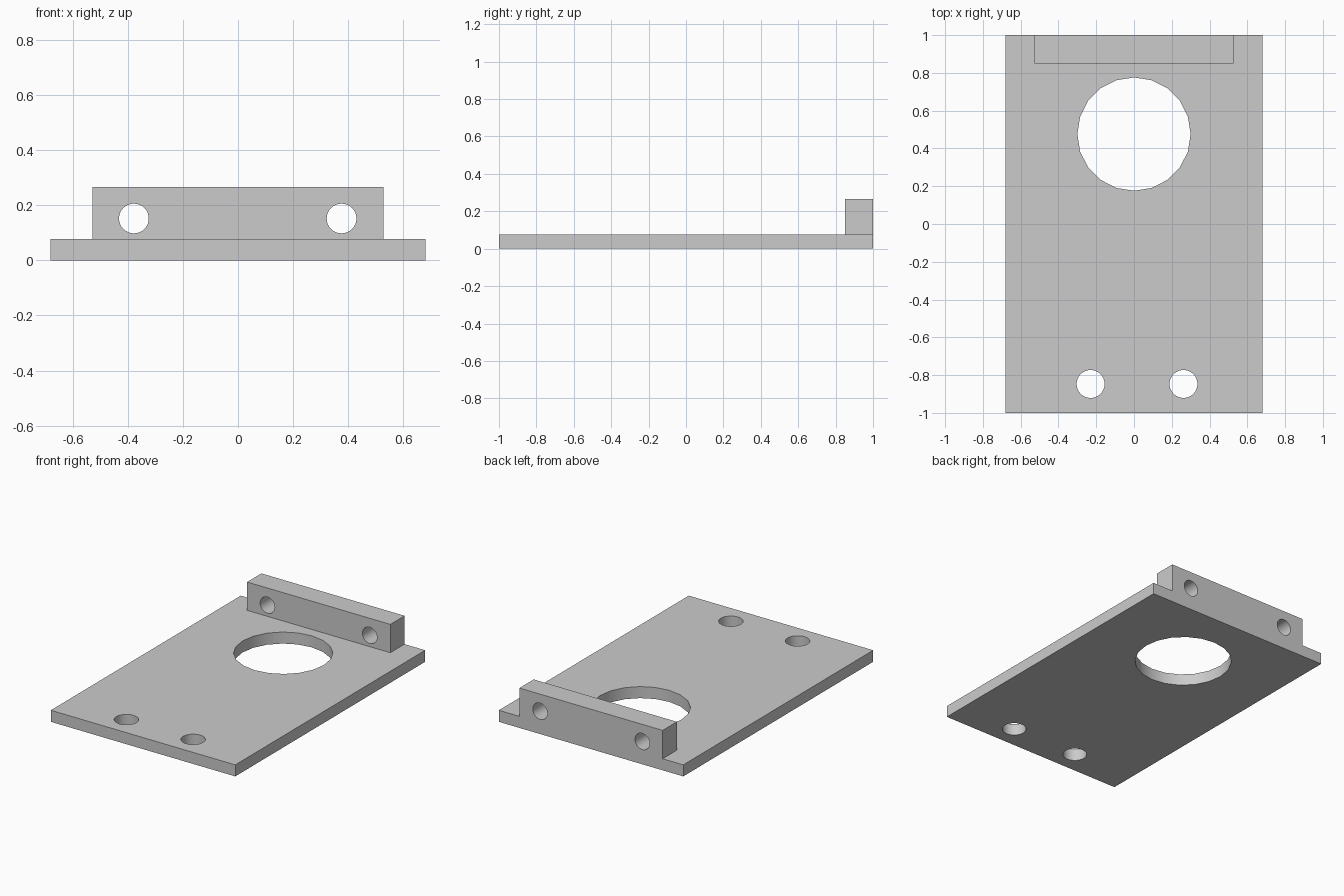
import bpy
import math

cube = bpy.data.objects.get("Cube")
if cube:
    bpy.data.objects.remove(cube, do_unlink=True)

grey = bpy.data.materials.new("plain_grey")
grey.use_nodes = True
grey.diffuse_color = (0.6, 0.6, 0.6, 1)
grey.node_tree.nodes["Principled BSDF"].inputs["Base Color"].default_value = (0.6, 0.6, 0.6, 1)


def box(name, low, high):
    """Box between two opposite corners."""
    centre = [(a + b) / 2 for a, b in zip(low, high)]
    bpy.ops.mesh.primitive_cube_add(size=1, location=centre)
    obj = bpy.context.object
    obj.name = name
    obj.scale = [b - a for a, b in zip(low, high)]
    bpy.ops.object.transform_apply(location=False, rotation=False, scale=True)
    obj.data.materials.append(grey)
    return obj


def drill(obj, centre, radius, sides, tilt=0):
    """Cut a round through-hole, then remove the cutter."""
    bpy.ops.mesh.primitive_cylinder_add(vertices=sides, radius=radius, depth=0.5,
                                        location=centre, rotation=(tilt, 0, 0))
    cutter = bpy.context.object
    cutter.hide_render = True
    cutter.data.materials.append(grey)
    cut = obj.modifiers.new("hole", 'BOOLEAN')
    cut.operation = 'DIFFERENCE'
    cut.solver = 'EXACT'
    cut.object = cutter
    bpy.context.view_layer.objects.active = obj
    bpy.ops.object.modifier_apply(modifier=cut.name)
    bpy.data.objects.remove(cutter, do_unlink=True)


WIDTH, THICK = 0.68, 0.077

# Flat plate with one large opening and two mounting holes
plate = box("base_plate", (-WIDTH, -1, 0), (WIDTH, 1, THICK))
drill(plate, (0, 0.476, 0), 0.3, 20)
for x in (-0.23, 0.262):
    drill(plate, (x, -0.847, 0), 0.074, 32)

# Upright bar along the back edge with two cross holes
bar = box("back_bar", (-0.528, 0.85, THICK), (0.528, 1, 0.266))
for x in (-0.378, 0.376):
    drill(bar, (x, 0.925, 0.152), 0.054, 32, math.pi / 2)

# Smooth hole walls, sharp edges elsewhere
for obj in (plate, bar):
    bpy.ops.object.select_all(action='DESELECT')
    obj.select_set(True)
    bpy.context.view_layer.objects.active = obj
    bpy.ops.object.shade_smooth_by_angle(angle=math.radians(30))
